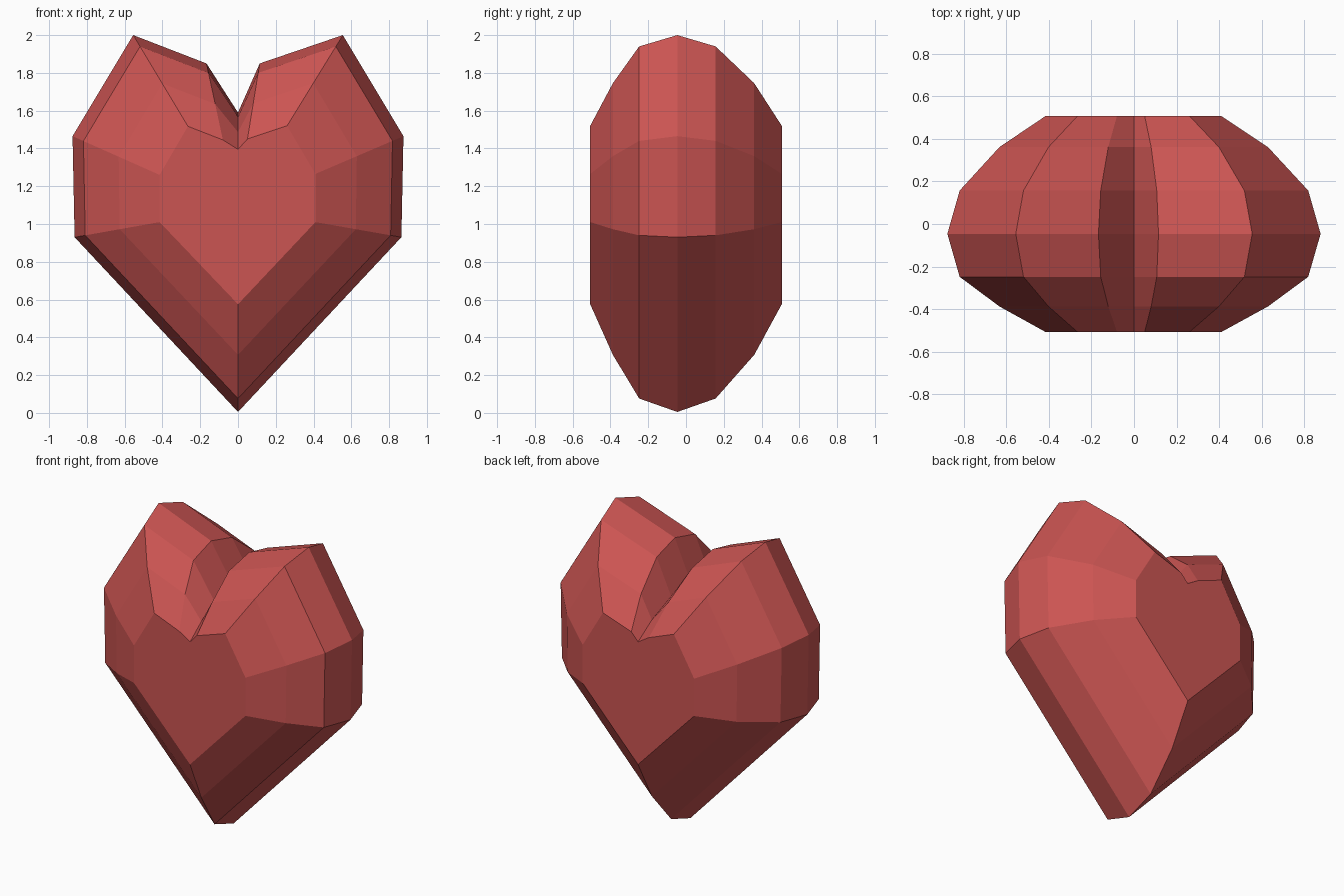
import bpy, bmesh

if "Cube" in bpy.data.objects:
    bpy.data.objects.remove(bpy.data.objects["Cube"])

# Heart outlines (x, z), anticlockwise from the bottom tip: widest section and flat cap
WIDE = [(0, 0.005), (0.865, 0.93), (0.876, 1.465), (0.555, 2.0), (0.115, 1.85),
        (0, 1.59), (-0.167, 1.85), (-0.555, 2.0), (-0.876, 1.465), (-0.865, 0.93)]
CAP = [(0, 0.575), (0.41, 1.01), (0.41, 1.265), (0.26, 1.52), (0.05, 1.45),
       (0, 1.395), (-0.08, 1.445), (-0.265, 1.517), (-0.415, 1.26), (-0.415, 1.01)]

# Depth of each section and how far it swells from cap (0) to widest (1)
SECTIONS = [(-0.507, 0), (-0.387, 0.47), (-0.248, 0.875), (-0.046, 1),
            (0.157, 0.875), (0.361, 0.47), (0.507, 0)]

# Loft the sections from front to back
bm = bmesh.new()
rings = []
for y, s in SECTIONS:
    rings.append([bm.verts.new((cx + (wx - cx) * s, y, cz + (wz - cz) * s))
                  for (cx, cz), (wx, wz) in zip(CAP, WIDE)])
n = len(WIDE)
for a, b in zip(rings, rings[1:]):
    for i in range(n):
        j = (i + 1) % n
        bm.faces.new((a[i], b[i], b[j], a[j]))

# Flat front and back caps
bm.faces.new(rings[0])
bm.faces.new(rings[-1][::-1])
bmesh.ops.recalc_face_normals(bm, faces=bm.faces)

mesh = bpy.data.meshes.new("heart")
bm.to_mesh(mesh)
bm.free()
heart = bpy.data.objects.new("heart", mesh)
bpy.context.collection.objects.link(heart)

# Red surface
red = bpy.data.materials.new("red")
red.diffuse_color = (0.6, 0.09, 0.085, 1)
red.use_nodes = True
red.node_tree.nodes["Principled BSDF"].inputs["Base Color"].default_value = red.diffuse_color
mesh.materials.append(red)
